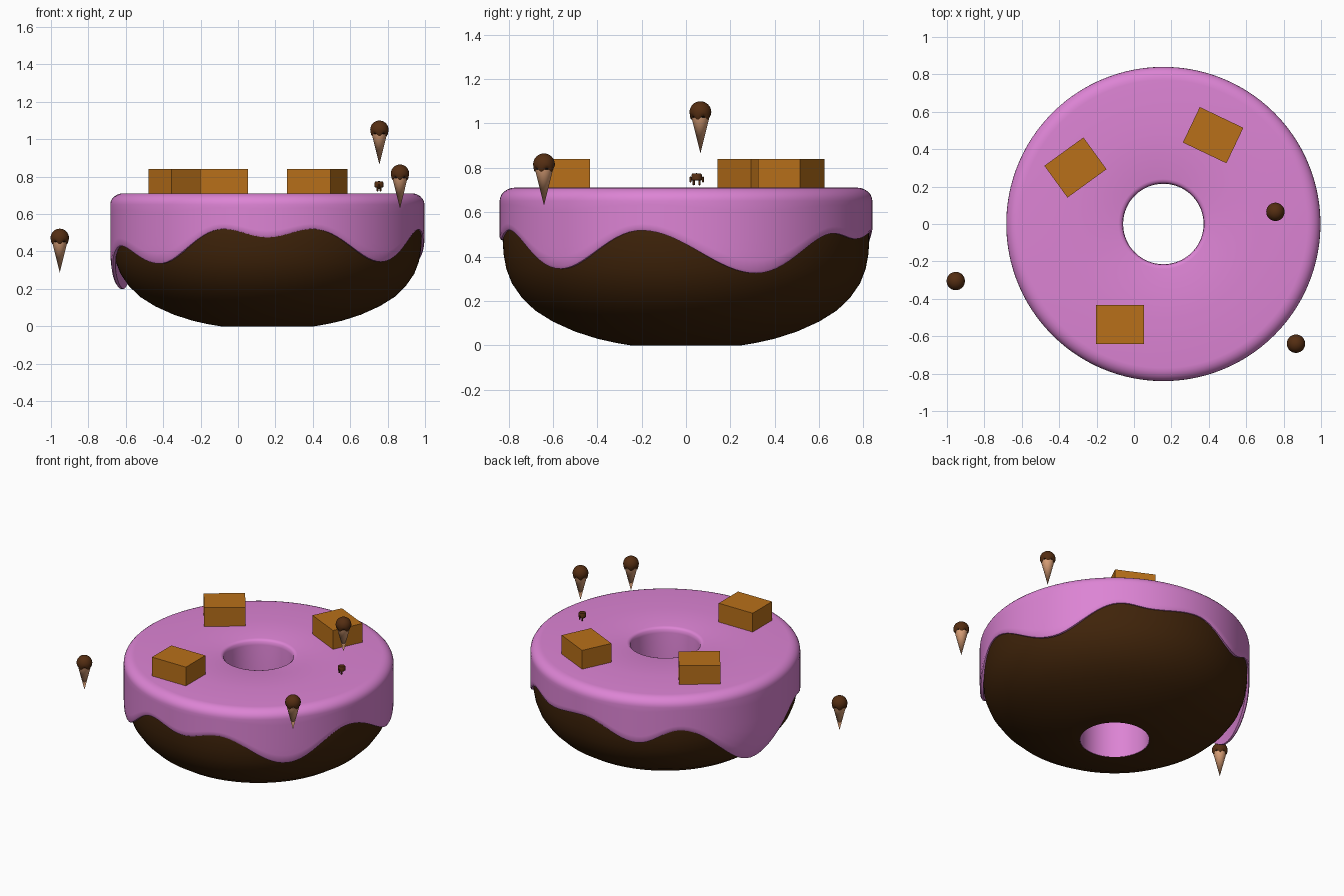
import bpy, bmesh, math
from math import sin, cos, pi, radians

if "Cube" in bpy.data.objects:
    bpy.data.objects.remove(bpy.data.objects["Cube"])

CX = 0.157  # ring centre on x


def material(name, rgb):
    m = bpy.data.materials.new(name)
    m.diffuse_color = (*rgb, 1)
    m.use_nodes = True
    m.node_tree.nodes["Principled BSDF"].inputs["Base Color"].default_value = m.diffuse_color
    return m


DOUGH = material("dark_dough", (0.05, 0.017, 0.003))
PINK = material("pink_icing", (0.72, 0.23, 0.66))
CARAMEL = material("caramel", (0.48, 0.16, 0.01))
WAFER = material("wafer", (0.72, 0.36, 0.19))
CHOC = material("chocolate", (0.09, 0.027, 0.006))


def finish(name, bm, mat, loc, smooth=True, rot=0):
    bmesh.ops.remove_doubles(bm, verts=bm.verts, dist=1e-5)
    bmesh.ops.recalc_face_normals(bm, faces=bm.faces)
    me = bpy.data.meshes.new(name)
    bm.to_mesh(me)
    bm.free()
    ob = bpy.data.objects.new(name, me)
    bpy.context.collection.objects.link(ob)
    ob.location = loc
    ob.rotation_euler.z = rot
    me.materials.append(mat)
    if smooth:
        bpy.ops.object.select_all(action='DESELECT')
        ob.select_set(True)
        bpy.context.view_layer.objects.active = ob
        bpy.ops.object.shade_smooth_by_angle(angle=radians(40))
    return ob


def lathe(name, profile, mat, loc, n, closed=False):
    """Sweep profile(angle) -> [(r, z), ...] around z."""
    bm = bmesh.new()
    rings = []
    for i in range(n):
        a = 2 * pi * i / n
        rings.append([bm.verts.new((r * cos(a), r * sin(a), z)) for r, z in profile(a)])
    m = len(rings[0])
    for i in range(n):
        A, B = rings[i], rings[(i + 1) % n]
        for j in range(m if closed else m - 1):
            k = (j + 1) % m
            bm.faces.new((A[j], B[j], B[k], A[k]))
    return finish(name, bm, mat, loc)


# Dough ring
dough = [(0.218, 0.0), (0.25, 0.0), (0.32, 0.012), (0.40, 0.03), (0.50, 0.062), (0.60, 0.107),
         (0.68, 0.157), (0.74, 0.215), (0.785, 0.28), (0.81, 0.345), (0.822, 0.41),
         (0.826, 0.47), (0.826, 0.55), (0.81, 0.62), (0.76, 0.67), (0.218, 0.67)]
lathe("dough_ring", lambda a: dough, DOUGH, (CX, 0, 0), 128, True)

# Icing: lower edge height by angle, eased between keys
KEYS = [(22.5, .325), (53, .505), (66, .48), (88, .515), (113, .40), (131, .49), (167, .20),
        (200, .43), (226, .335), (253.5, .52), (270, .475), (287, .52), (317, .345),
        (346, .518), (382.5, .325)]


def edge_z(a):
    d = math.degrees(a)
    if d < KEYS[0][0]:
        d += 360
    for (d0, z0), (d1, z1) in zip(KEYS, KEYS[1:]):
        if d <= d1:
            t = (d - d0) / (d1 - d0)
            return z0 + (z1 - z0) * (1 - cos(pi * t)) / 2


def wall_r(z):
    return 0.84 - 0.7 * max(0, 0.41 - z) ** 2


def icing(a):
    e = edge_z(a)
    p = [(0.215, 0.002), (0.215, 0.3), (0.215, 0.675)]
    p += [(0.24 - 0.025 * cos(t), 0.685 + 0.025 * sin(t)) for t in (pi / 6, pi / 3, pi / 2)]
    p += [(0.5, 0.711)]
    p += [(0.77 + 0.07 * sin(t), 0.651 + 0.06 * cos(t)) for t in [pi / 12 * k for k in range(7)]]
    for k in range(1, 8):
        z = 0.651 + (e + 0.012 - 0.651) * k / 7
        p.append((wall_r(z), z))
    r = wall_r(e)
    p += [(r - 0.006, e), (r - 0.02, e), (0.80, max(0.5, e + 0.02)), (0.75, 0.64), (0.23, 0.64), (0.23, 0.002)]
    return p


lathe("icing", icing, PINK, (CX, 0, 0), 160, True)

# Caramel blocks
for i, (x, y, ang) in enumerate([(-0.075, -0.537, 0), (-0.313, 0.302, 36), (0.423, 0.475, -25.5)]):
    bm = bmesh.new()
    bmesh.ops.create_cube(bm, size=1)
    bmesh.ops.scale(bm, vec=(0.258, 0.21, 0.135), verts=bm.verts)
    finish(f"caramel_block_{i + 1}", bm, CARAMEL, (x, y, 0.7725), False, radians(ang))


# Ice cream cones: wafer tip at z, scoop with a wavy skirt
def scoop(a):
    dome = [(0.049 * sin(t), 0.186 + 0.049 * cos(t)) for t in [pi / 16 * k for k in range(10)]]
    e = 0.160 + 0.008 * sin(5 * a)
    return dome + [(0.045, e + 0.006), (0.041, e), (0.033, e + 0.004), (0, 0.165)]


for i, (x, y, z) in enumerate([(0.756, 0.065, 0.865), (0.866, -0.64, 0.63), (-0.953, -0.305, 0.287)]):
    lathe(f"wafer_cone_{i + 1}", lambda a: [(0, 0), (0.0405, 0.163), (0, 0.163)], WAFER, (x, y, z), 32)
    lathe(f"scoop_{i + 1}", scoop, CHOC, (x, y, z), 40)

# Tiny chocolate crumb with dripping legs
cap = lathe("crumb_cap", lambda a: [(0, 0.776), (0.02, 0.774), (0.024, 0.768), (0.024, 0.746), (0.02, 0.742), (0, 0.744)],
            CHOC, (0.754, 0.048, 0), 20)
for i, (dx, dy, bottom) in enumerate([(0, -0.028, 0.733), (0, 0.028, 0.733), (0.008, -0.013, 0.72), (-0.008, 0.013, 0.72)]):
    lathe(f"crumb_leg_{i + 1}", lambda a: [(0, 0.762), (0.005, 0.757), (0.005, bottom + 0.004), (0, bottom)],
          CHOC, (0.754 + dx, 0.048 + dy, 0), 10)
